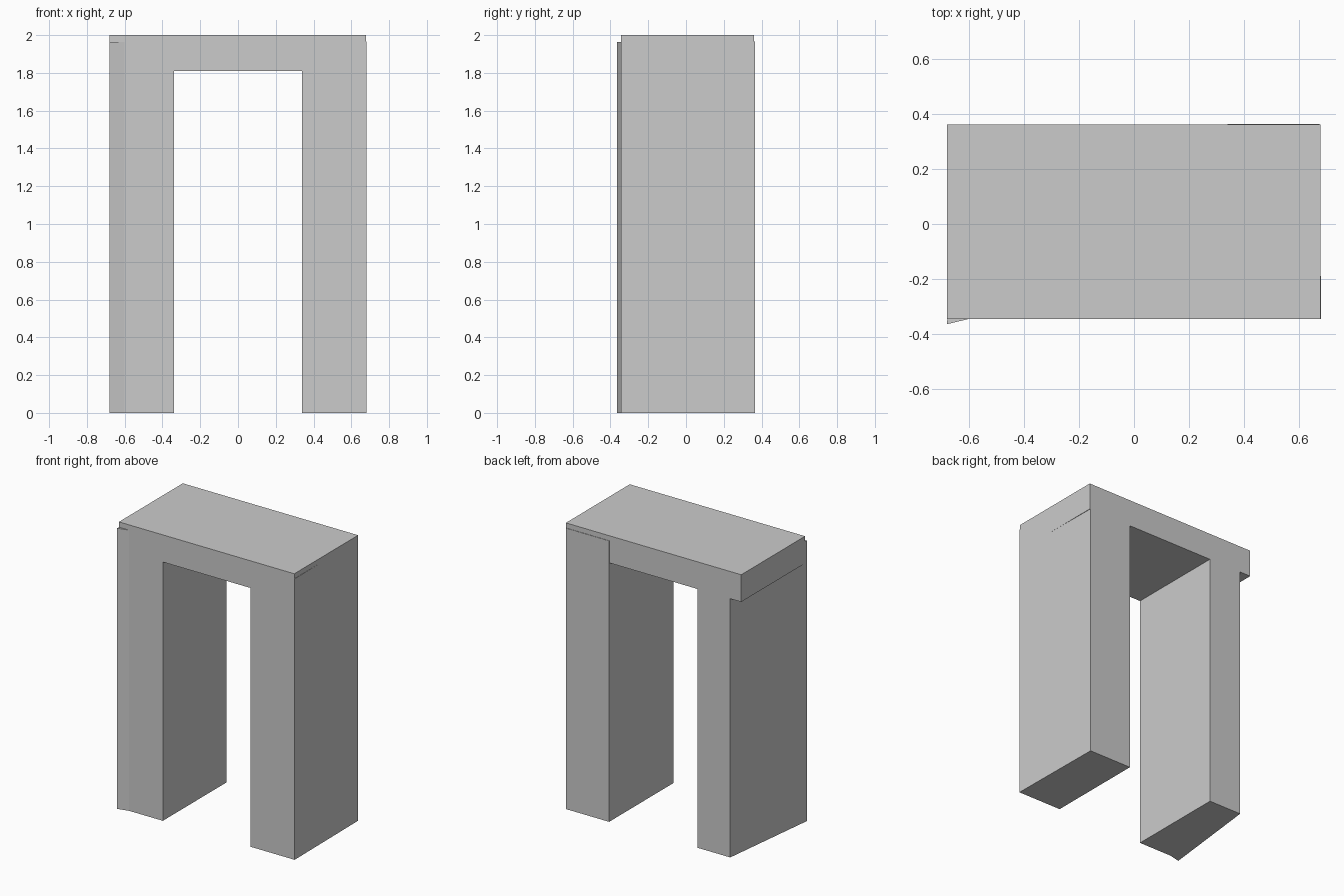
import bpy, bmesh

cube = bpy.data.objects.get("Cube")
if cube:
    bpy.data.objects.remove(cube, do_unlink=True)

# One plain grey for everything
grey = bpy.data.materials.new("plain_grey")
grey.use_nodes = True
colour = (0.6, 0.6, 0.6, 1)
grey.diffuse_color = colour
grey.node_tree.nodes["Principled BSDF"].inputs["Base Color"].default_value = colour


def prism(name, outline, bottom, top):
    """Extrude a plan outline (anticlockwise) from bottom to top."""
    bm = bmesh.new()
    base = bm.faces.new([bm.verts.new((x, y, bottom)) for x, y in outline])
    result = bmesh.ops.extrude_face_region(bm, geom=[base], use_keep_orig=True)
    for item in result["geom"]:
        if isinstance(item, bmesh.types.BMVert):
            item.co.z = top
    bmesh.ops.recalc_face_normals(bm, faces=bm.faces)
    mesh = bpy.data.meshes.new(name)
    bm.to_mesh(mesh)
    bm.free()
    mesh.materials.append(grey)
    obj = bpy.data.objects.new(name, mesh)
    bpy.context.collection.objects.link(obj)
    return obj


front, back, inner = -0.345, 0.361, 0.34

# Top slab bridging the two legs
prism("lintel", [(-0.68, front), (0.677, front), (0.677, back), (-0.68, back)], 1.81, 2.0)

# Straight leg, very slightly proud of the slab
prism("left_leg", [(inner, front), (0.68, front), (0.673, 0.364), (inner, 0.364)], 0, 1.965)

# Skewed leg: outer face tapers in towards the back, front corner flares out
prism("right_leg", [(-0.68, -0.364), (-0.6, front), (-inner, front),
                    (-inner, back), (-0.595, back)], 0, 1.963)
